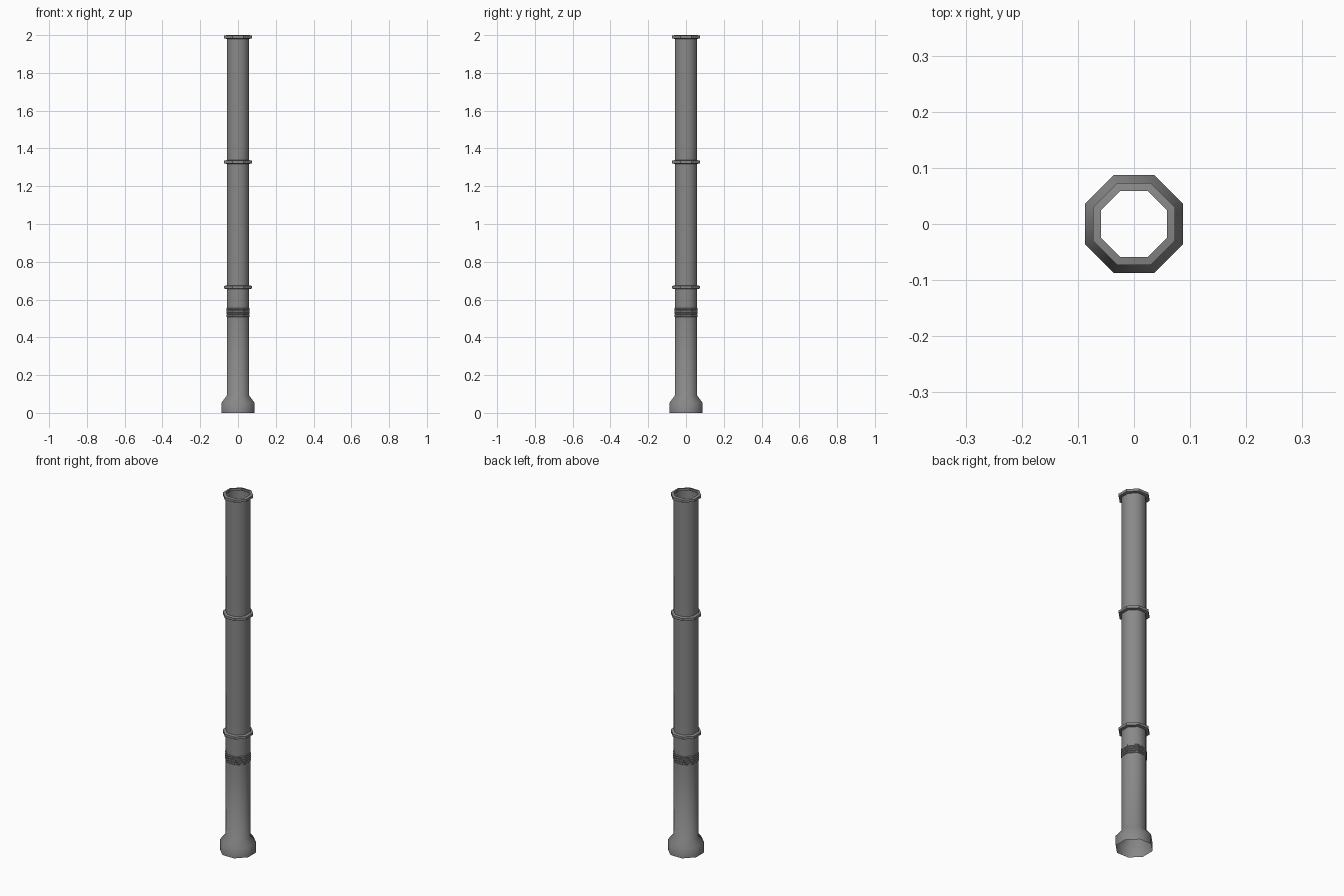
import bpy
import math

cube = bpy.data.objects.get("Cube")
if cube:
    bpy.data.objects.remove(cube, do_unlink=True)

SIDES = 8
TUBE = 0.059     # distance from the axis to a flat of the tube
WRAP = 0.062     # same for the ribbed wrap
RIM = 0.073      # same for the joint rings

# One grey metal for the whole model
metal = bpy.data.materials.new("grey metal")
metal.use_nodes = True
metal.diffuse_color = (0.25, 0.25, 0.25, 1)
bsdf = metal.node_tree.nodes["Principled BSDF"]
bsdf.inputs["Base Color"].default_value = metal.diffuse_color
bsdf.inputs["Roughness"].default_value = 0.8


def octagon_part(name, profile, smooth_angle):
    """Spin a profile of (flat distance, height) into an open octagonal shell."""
    step = math.tau / SIDES
    verts, faces = [], []
    for flat, z in profile:
        radius = flat / math.cos(step / 2)
        for k in range(SIDES):
            a = (k + 0.5) * step
            verts.append((radius * math.cos(a), radius * math.sin(a), z))
    for i in range(len(profile) - 1):
        for k in range(SIDES):
            n = (k + 1) % SIDES
            low, high = i * SIDES, (i + 1) * SIDES
            faces.append((low + k, low + n, high + n, high + k))
    mesh = bpy.data.meshes.new(name)
    mesh.from_pydata(verts, [], faces)
    mesh.materials.append(metal)
    obj = bpy.data.objects.new(name, mesh)
    bpy.context.collection.objects.link(obj)
    bpy.ops.object.select_all(action='DESELECT')
    obj.select_set(True)
    bpy.context.view_layer.objects.active = obj
    bpy.ops.object.shade_smooth_by_angle(angle=math.radians(smooth_angle))


# Flared foot and lower tube
octagon_part("lower_tube", [(0.087, 0), (0.087, 0.055), (TUBE, 0.092),
                            (TUBE, 0.53)], 60)

# Upper tube sections, open at the top
joints = [0.53, 0.665, 1.328, 1.99]
for i, (bottom, top) in enumerate(zip(joints, joints[1:])):
    octagon_part(f"tube_section_{i + 1}", [(TUBE, bottom), (TUBE, top)], 60)

# Joint rings, the last one forming the open rim
for i, z in enumerate(joints[1:]):
    octagon_part(f"joint_ring_{i + 1}", [(TUBE, z - 0.01), (RIM, z - 0.007),
                 (RIM, z + 0.007), (TUBE, z + 0.01)], 40)

# Ribbed wrap around the lower joint
ribs, rib_height = 4, 0.012
wrap = []
for i in range(ribs):
    z = 0.508 + i * rib_height
    wrap += [(TUBE, z), (WRAP, z + 0.003), (WRAP, z + rib_height - 0.003)]
wrap.append((TUBE, 0.508 + ribs * rib_height))
octagon_part("ribbed_wrap", wrap, 30)
